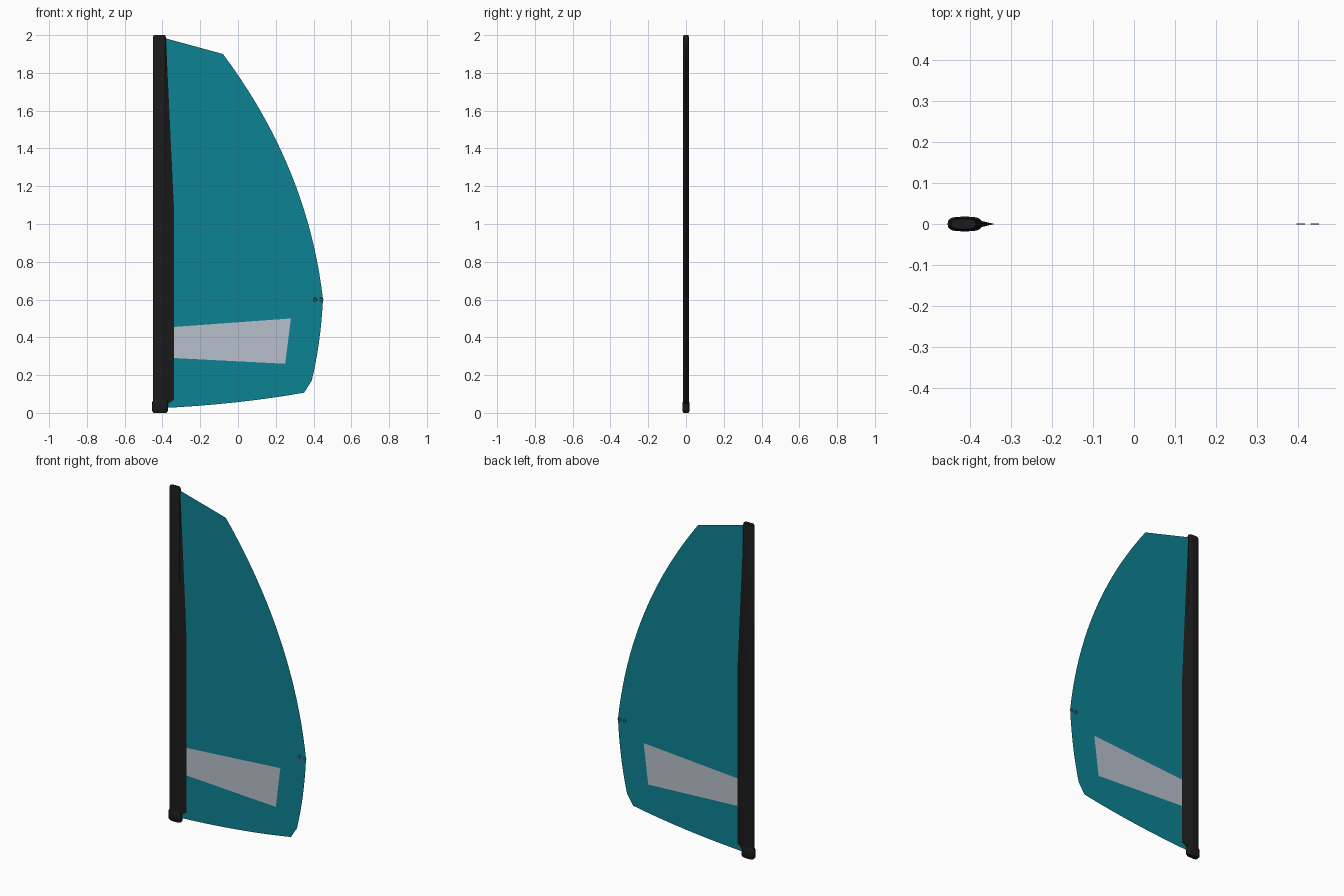
import bpy, bmesh, math
from mathutils import Vector

if "Cube" in bpy.data.objects:
    bpy.data.objects.remove(bpy.data.objects["Cube"])


def material(name, rgb):
    m = bpy.data.materials.new(name)
    m.diffuse_color = (*rgb, 1)
    m.use_nodes = True
    m.node_tree.nodes["Principled BSDF"].inputs["Base Color"].default_value = m.diffuse_color
    return m


teal = material("teal cloth", (0.004, 0.225, 0.29))
clear = material("pale window", (0.48, 0.53, 0.60))
black = material("black sleeve", (0.011, 0.011, 0.011))
metal = material("grey metal", (0.12, 0.13, 0.14))


def make(name, verts, faces, mat, smooth=False):
    me = bpy.data.meshes.new(name)
    me.from_pydata(verts, [], faces)
    bm = bmesh.new()
    bm.from_mesh(me)
    bmesh.ops.recalc_face_normals(bm, faces=bm.faces)
    bm.to_mesh(me)
    bm.free()
    me.materials.append(mat)
    ob = bpy.data.objects.new(name, me)
    bpy.context.collection.objects.link(ob)
    if smooth:
        bpy.context.view_layer.objects.active = ob
        ob.select_set(True)
        bpy.ops.object.shade_smooth_by_angle(angle=math.radians(40))
        ob.select_set(False)
    return ob


def loft(name, rings, mat, smooth=True):
    n = len(rings[0])
    faces = [(r * n + i, r * n + (i + 1) % n, (r + 1) * n + (i + 1) % n, (r + 1) * n + i)
             for r in range(len(rings) - 1) for i in range(n)]
    faces += [tuple(range(n)), tuple(range((len(rings) - 1) * n, len(rings) * n))]
    return make(name, [p for r in rings for p in r], faces, mat, smooth)


def oval(x0, x1, ry, z, n=20):
    # Rounded-box ring between x0 and x1
    c, rx = (x0 + x1) / 2, (x1 - x0) / 2
    f = lambda v: math.copysign(abs(v) ** 0.65, v)
    return [(c + rx * f(math.cos(2 * math.pi * i / n)),
             ry * f(math.sin(2 * math.pi * i / n)), z) for i in range(n)]


def bezier(a, b, c, n):
    a, b, c = Vector(a), Vector(b), Vector(c)
    return [tuple(a * (1 - t) ** 2 + b * 2 * t * (1 - t) + c * t * t)
            for t in (i / n for i in range(n + 1))]


# Mast tube
loft("mast", [oval(-0.45, -0.382, 0.015, z) for z in (0.04, 1.1, 1.99)]
     + [oval(-0.446, -0.386, 0.012, 2.0)], black)

# Mast foot cap
loft("mast_foot", [oval(-0.447, -0.378, 0.013, 0.0), oval(-0.455, -0.371, 0.018, 0.01),
                   oval(-0.455, -0.371, 0.018, 0.055), oval(-0.449, -0.377, 0.014, 0.068)], black)

# Tapered trailing wedge of the mast sleeve
loft("luff_sleeve", [[(-0.40, -0.014, z0), (-0.375, -0.008, z0), (tip, 0, z1),
                      (-0.375, 0.008, z0), (-0.40, 0.014, z0)]
                     for z0, z1, tip in ((0.045, 0.068, -0.34), (1.1, 1.1, -0.34))]
     + [[(-0.40, -0.012, 1.99), (-0.387, -0.004, 1.99), (-0.382, 0, 1.99),
         (-0.387, 0.004, 1.99), (-0.40, 0.012, 1.99)]], black, False)

# Sail cloth with a notch for the window
window = [(-0.41, 0.45), (0.28, 0.5), (0.25, 0.26), (-0.41, 0.294)]
leech = bezier((-0.08, 1.90), (0.37, 1.30), (0.45, 0.60), 20)
lower = bezier((0.45, 0.60), (0.437, 0.36), (0.39, 0.17), 8)[1:]
foot = bezier((0.35, 0.107), (0.0, 0.045), (-0.41, 0.025), 8)
outline = [(-0.41, 1.99)] + leech + lower + foot + window[::-1]
make("sail", [(x, 0, z) for x, z in outline], [tuple(range(len(outline)))], teal)

# Clear window panel
make("window", [(x, 0, z) for x, z in window], [(0, 1, 2, 3)], clear)

# Clew eyelets
for k, cx in enumerate((0.407, 0.441)):
    bpy.ops.mesh.primitive_torus_add(major_radius=0.009, minor_radius=0.002, major_segments=16,
                                     minor_segments=6, location=(cx, 0, 0.6),
                                     rotation=(math.pi / 2, 0, 0))
    ob = bpy.context.object
    ob.name = f"eyelet_{k + 1}"
    ob.data.materials.append(metal)
